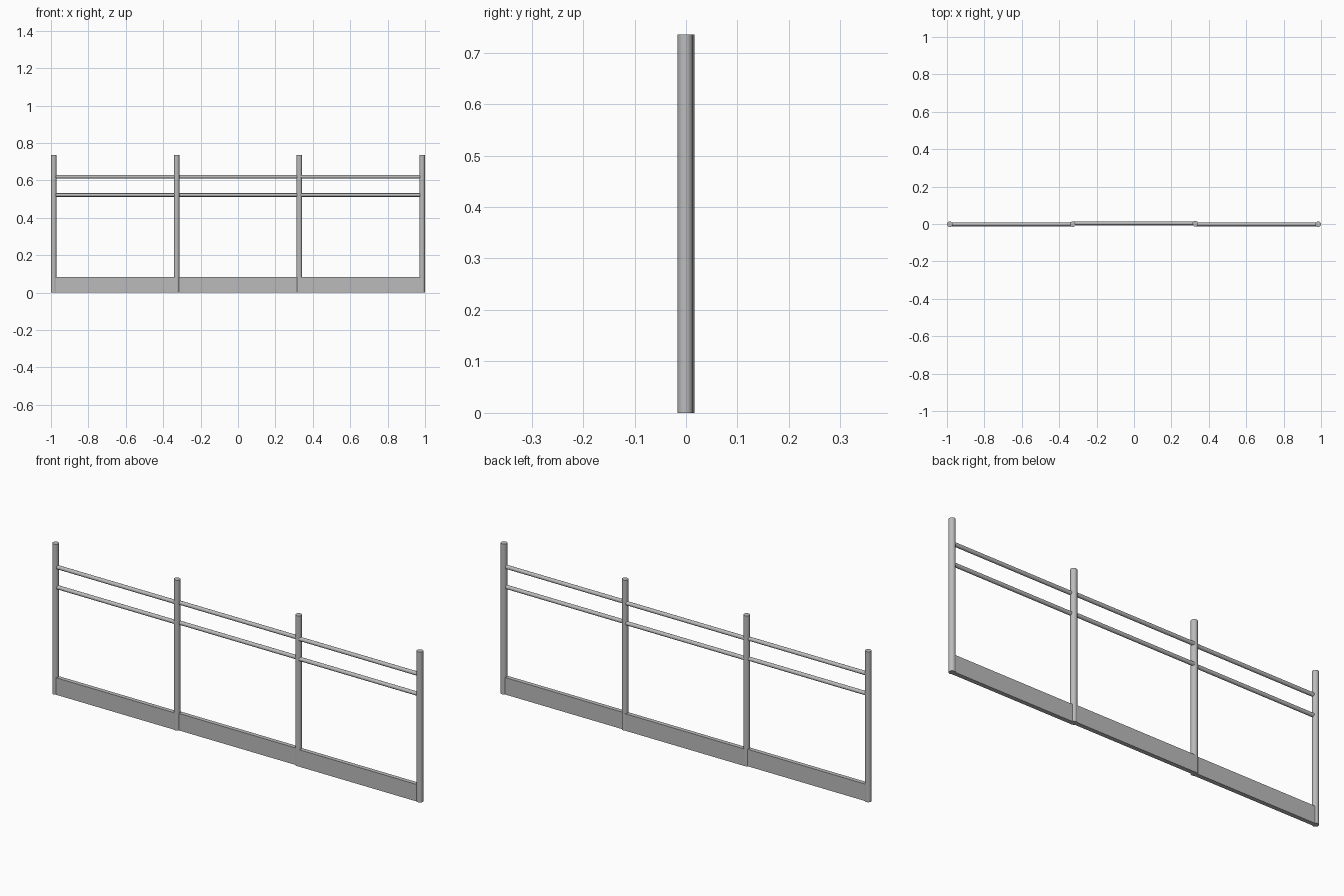
import bpy
import math

if "Cube" in bpy.data.objects:
    bpy.data.objects.remove(bpy.data.objects["Cube"], do_unlink=True)

# Galvanised steel
steel = bpy.data.materials.new("grey_steel")
steel.use_nodes = True
GREY = (0.5, 0.5, 0.5, 1)
steel.diffuse_color = GREY
steel.node_tree.nodes["Principled BSDF"].inputs["Base Color"].default_value = GREY


def tube(name, radius, length, location, rotation=(0, 0, 0)):
    bpy.ops.mesh.primitive_cylinder_add(vertices=24, radius=radius, depth=length,
                                        location=location, rotation=rotation)
    ob = bpy.context.object
    ob.name = name
    ob.data.materials.append(steel)
    bpy.ops.object.shade_smooth_by_angle(angle=math.radians(35))


def board(name, size, location):
    bpy.ops.mesh.primitive_cube_add(size=1, location=location)
    ob = bpy.context.object
    ob.name = name
    ob.scale = size
    bpy.ops.object.transform_apply(location=False, rotation=False, scale=True)
    ob.data.materials.append(steel)


POST_R, HEIGHT = 0.015, 0.735
POST_X = [-0.985, -0.328, 0.328, 0.985]
POST_Y = [-0.0015, -0.0015, 0.0015, -0.0015]
BOARD_H = 0.083

# Upright posts
for i, (x, y) in enumerate(zip(POST_X, POST_Y)):
    tube(f"post_{i + 1}", POST_R, HEIGHT, (x, y, HEIGHT / 2))

# Bays: two rails and a toe board each, the middle bay set slightly back
for i in range(3):
    x0, x1 = POST_X[i], POST_X[i + 1]
    mid, span = (x0 + x1) / 2, x1 - x0
    y = 0.0035 if i == 1 else -0.0025
    for label, z in (("lower", 0.522), ("upper", 0.62)):
        tube(f"{label}_rail_{i + 1}", 0.0095, span, (mid, y, z), (0, math.pi / 2, 0))
    board(f"toe_board_{i + 1}", (span, 0.021, BOARD_H), (mid, y, BOARD_H / 2))
